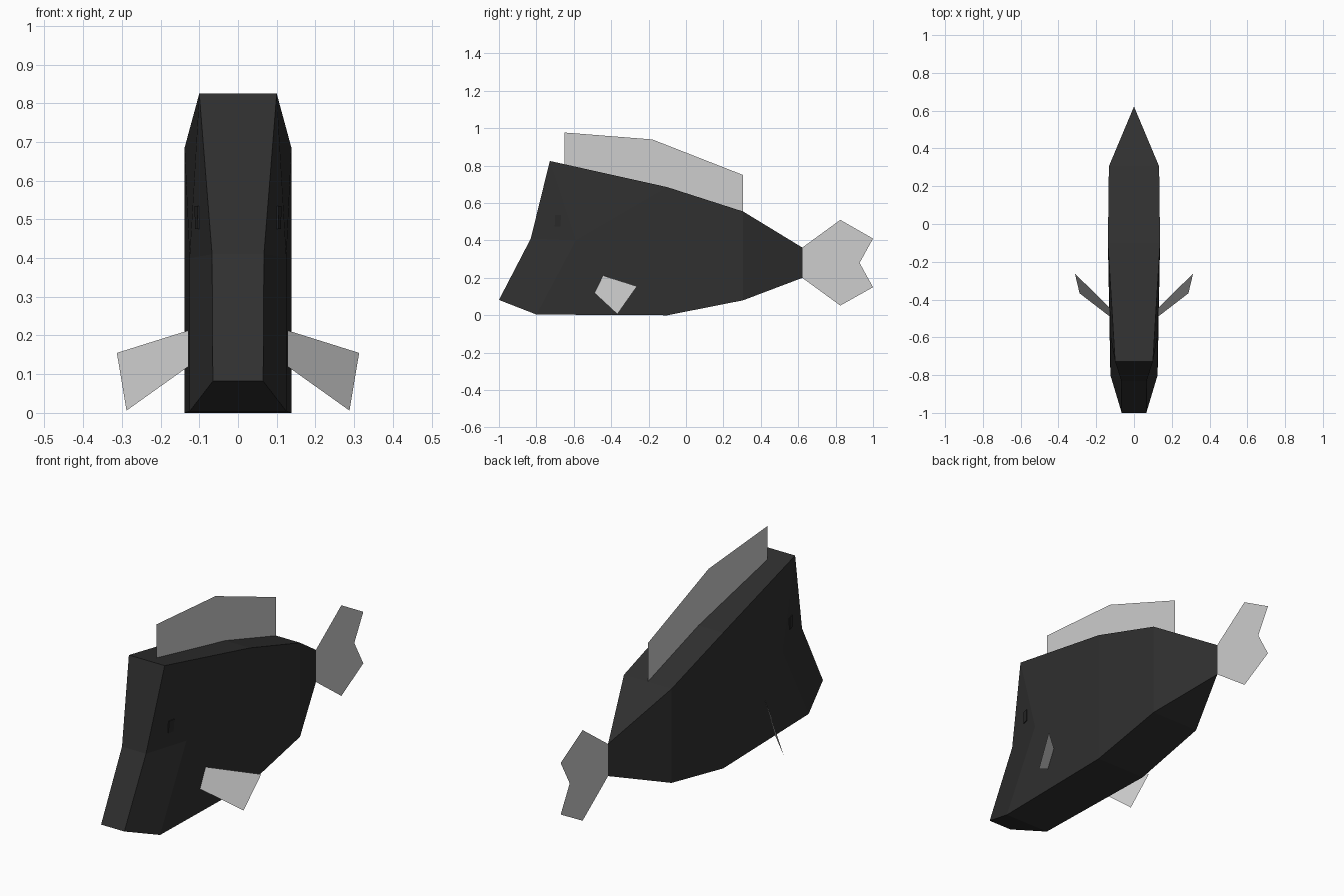
import bpy, bmesh
from mathutils import Vector

if "Cube" in bpy.data.objects:
    bpy.data.objects.remove(bpy.data.objects["Cube"])


def material(name, value):
    m = bpy.data.materials.new(name)
    m.diffuse_color = (value, value, value, 1)
    m.use_nodes = True
    m.node_tree.nodes["Principled BSDF"].inputs["Base Color"].default_value = m.diffuse_color
    return m


black = material("charcoal", 0.029)
eye_black = material("eye black", 0.022)
grey = material("light grey", 0.61)


def finish(name, bm, mat, normals=True):
    if normals:
        bmesh.ops.recalc_face_normals(bm, faces=bm.faces)
    mesh = bpy.data.meshes.new(name)
    bm.to_mesh(mesh)
    bm.free()
    mesh.materials.append(mat)
    ob = bpy.data.objects.new(name, mesh)
    bpy.context.collection.objects.link(ob)
    return ob


def sheet(name, points, mat):
    bm = bmesh.new()
    bm.faces.new([bm.verts.new(p) for p in points])
    return finish(name, bm, mat, False)


# Body: side outline as (half width, y, z), then the cheek point
outline = [(0.065, -1.0, 0.082), (0.125, -0.8, 0.004), (0.138, -0.1, 0.0),
           (0.133, 0.305, 0.08), (0, 0.622, 0.2), (0, 0.622, 0.362),
           (0.133, 0.305, 0.555), (0.138, -0.1, 0.685),
           (0.1, -0.728, 0.825), (0.067, -0.83, 0.41)]
cheek = (0.125, -0.59, 0.4)
side_faces = [(9, 10, 1, 0), (9, 8, 10), (8, 7, 10), (10, 7, 2, 1),
              (7, 6, 3, 2), (6, 5, 4, 3)]
bm = bmesh.new()
halves = []
for s in (1, -1):
    verts = [bm.verts.new((s * x, y, z)) for x, y, z in outline + [cheek]]
    for f in side_faces:
        bm.faces.new([verts[i] for i in f])
    halves.append(verts)
right, left = halves
for i in range(10):
    j = (i + 1) % 10
    if i != 4:                       # the tail edge has no width
        bm.faces.new((right[i], right[j], left[j], left[i]))
bmesh.ops.remove_doubles(bm, verts=bm.verts, dist=1e-5)
finish("body", bm, black)

# Eyes: thin plates lying on the head faces
a, b, c = Vector(outline[9]), Vector(outline[8]), Vector(cheek)
n = (b - a).cross(c - a).normalized()
if n.x < 0:
    n = -n
for s, name in ((1, "eye_right"), (-1, "eye_left")):
    bm = bmesh.new()
    rings = []
    for lift in (-0.002, 0.004):
        ring = []
        for y, z in ((-0.702, 0.475), (-0.672, 0.475), (-0.668, 0.535), (-0.7, 0.535)):
            x = a.x - (n.y * (y - a.y) + n.z * (z - a.z)) / n.x + lift
            ring.append(bm.verts.new((s * x, y, z)))
        bm.faces.new(ring)
        rings.append(ring)
    for i in range(4):
        j = (i + 1) % 4
        bm.faces.new((rings[0][i], rings[0][j], rings[1][j], rings[1][i]))
    finish(name, bm, eye_black)

# Dorsal and tail fins: flat sheets on the centre plane
dorsal = [(-0.65, 0.80), (-0.1, 0.68), (0.305, 0.55), (0.305, 0.75),
          (-0.18, 0.94), (-0.65, 0.977)]
tail = [(0.622, 0.2), (0.825, 0.052), (1.0, 0.15), (0.928, 0.28),
        (1.0, 0.41), (0.825, 0.51), (0.622, 0.362)]
sheet("dorsal_fin", [(0, y, z) for y, z in dorsal], grey)
sheet("tail_fin", [(0, y, z) for y, z in tail], grey)

# Side fins: flat sheets sweeping out and back
fin = [(0.128, -0.445, 0.213), (0.128, -0.49, 0.12),
       (0.288, -0.367, 0.006), (0.313, -0.262, 0.155)]
for s, name in ((1, "side_fin_right"), (-1, "side_fin_left")):
    sheet(name, [(s * x, y, z) for x, y, z in fin], grey)
